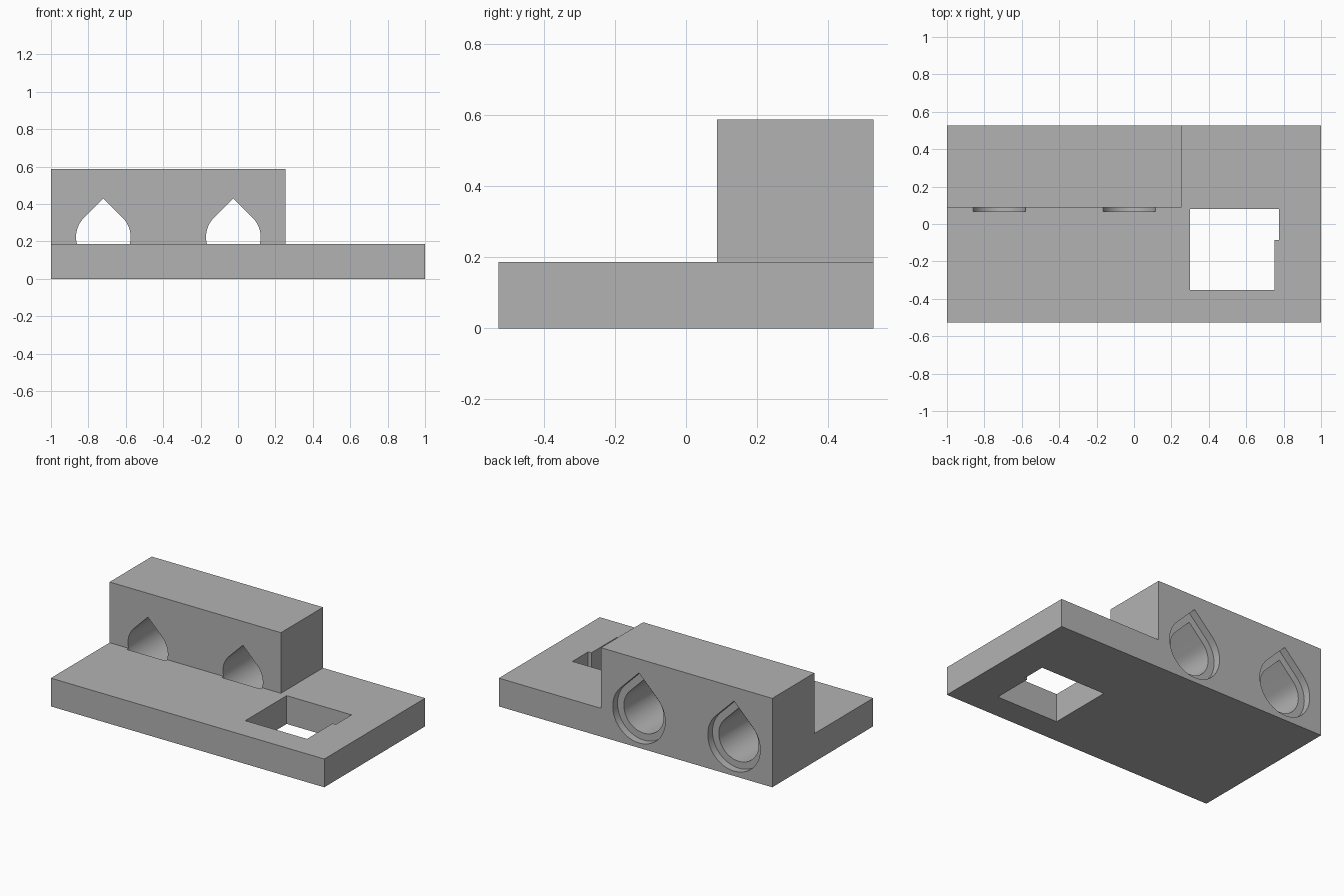
import bpy
import bmesh
import math

cube = bpy.data.objects.get("Cube")
if cube:
    bpy.data.objects.remove(cube, do_unlink=True)

grey = bpy.data.materials.new("plain grey")
grey.use_nodes = True
GREY = (0.45, 0.45, 0.45, 1)
grey.diffuse_color = GREY
grey.node_tree.nodes["Principled BSDF"].inputs["Base Color"].default_value = GREY


def prism(name, points, offset):
    """Extrude a closed outline of 3D points along an offset."""
    bm = bmesh.new()
    face = bm.faces.new([bm.verts.new(p) for p in points])
    moved = bmesh.ops.extrude_face_region(bm, geom=[face])["geom"]
    bmesh.ops.translate(bm, vec=offset,
                        verts=[v for v in moved if isinstance(v, bmesh.types.BMVert)])
    bmesh.ops.recalc_face_normals(bm, faces=bm.faces)
    mesh = bpy.data.meshes.new(name)
    bm.to_mesh(mesh)
    bm.free()
    mesh.materials.append(grey)
    obj = bpy.data.objects.new(name, mesh)
    bpy.context.collection.objects.link(obj)
    return obj


def slab(name, x0, x1, y0, y1, z0, z1):
    outline = [(x0, y0, z0), (x1, y0, z0), (x1, y1, z0), (x0, y1, z0)]
    return prism(name, outline, (0, 0, z1 - z0))


def teardrop(name, x, z, r, y0, y1, steps=36):
    """Round bore with a 45 degree pointed roof, running along y."""
    pts = [(x, y0, z + r * math.sqrt(2))]
    for i in range(steps + 1):
        a = math.radians(135 + 270 * i / steps)
        pts.append((x + r * math.cos(a), y0, z + r * math.sin(a)))
    return prism(name, pts, (0, y1 - y0, 0))


def combine(target, tool, operation):
    tool.hide_render = True
    mod = target.modifiers.new("combine", 'BOOLEAN')
    mod.operation = operation
    mod.solver = 'EXACT'
    mod.object = tool
    bpy.context.view_layer.objects.active = target
    bpy.ops.object.modifier_apply(modifier=mod.name)
    bpy.data.objects.remove(tool, do_unlink=True)


# Base plate with the raised block at the back
D, TOP = 0.527, 0.187
body = slab("bracket_body", -1, 1, -D, D, 0, TOP)
combine(body, slab("raised_block", -1, 0.253, 0.087, D, 0, 0.588), 'UNION')

# Window through the plate, with a shallow step on one side
window = [(0.3, -0.353), (0.752, -0.353), (0.752, -0.085),
          (0.775, -0.085), (0.775, 0.08), (0.3, 0.08)]
combine(body, prism("window_cutter", [(x, y, -0.1) for x, y in window],
                    (0, 0, 0.4)), 'DIFFERENCE')

# Two bores through the block, each with a wider recess at the back
for x in (-0.72, -0.025):
    combine(body, teardrop("bore_cutter", x, 0.224, 0.146, 0.068, 0.6), 'DIFFERENCE')
    combine(body, teardrop("recess_cutter", x, 0.224, 0.192, D - 0.05, 0.6), 'DIFFERENCE')

bpy.ops.object.select_all(action='DESELECT')
body.select_set(True)
bpy.context.view_layer.objects.active = body
bpy.ops.object.shade_smooth_by_angle(angle=math.radians(30))
